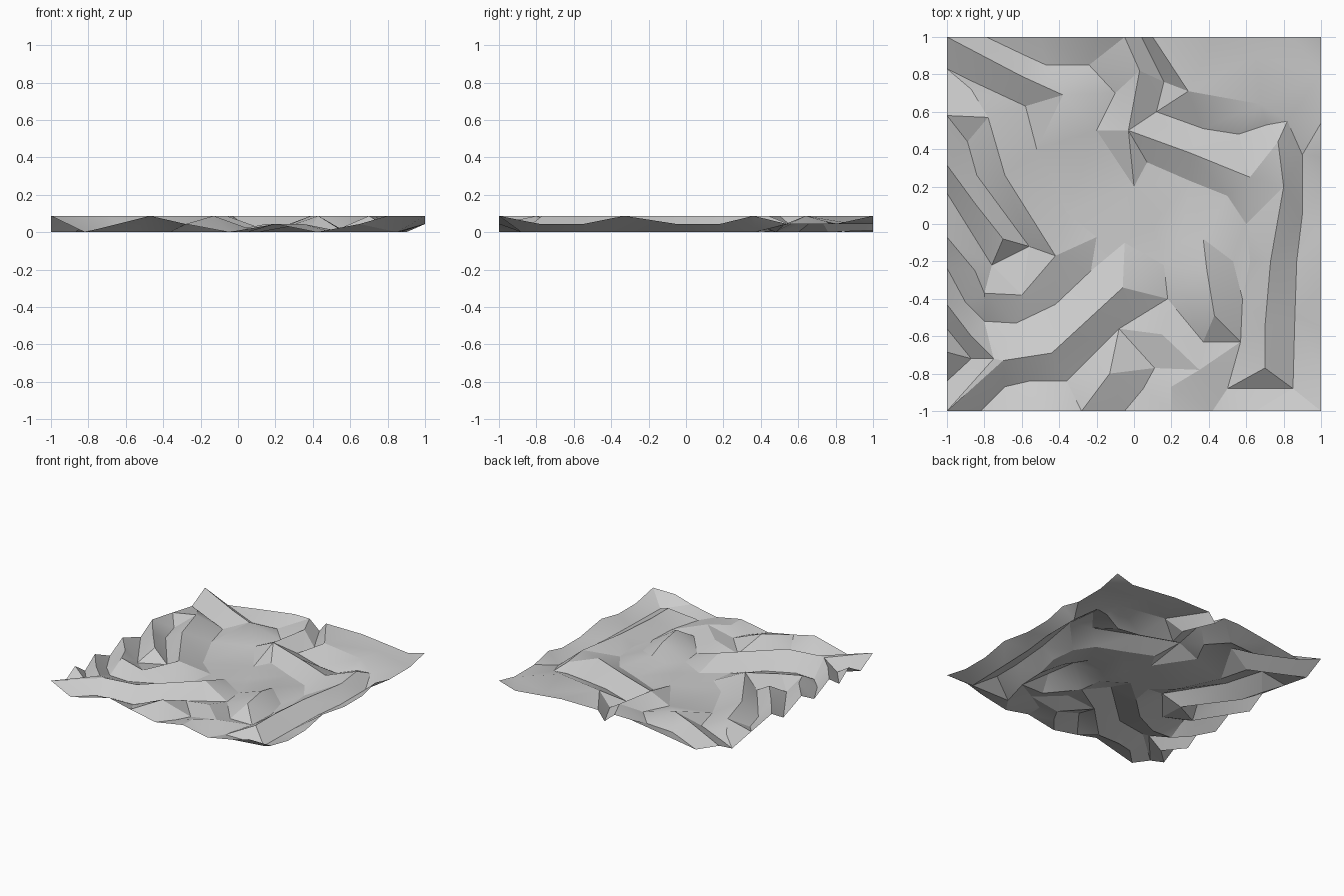
import bpy
import bmesh
import math
from mathutils import Vector
from mathutils.geometry import delaunay_2d_cdt

default_cube = bpy.data.objects.get("Cube")
if default_cube:
    bpy.data.objects.remove(default_cube, do_unlink=True)

# Height levels of the terrain sheet
HIGH = .087
MIDDLE = HIGH / 2
LOW = 0
FLOOR = .01

heights = {}
order = []
creases = []


def mark(x, y, height):
    """Register one height mark; the first height given at a place wins."""
    key = (round(x, 3), round(y, 3))
    if key not in heights:
        heights[key] = height
        order.append(key)
    return order.index(key)


def contour(height, points):
    """Keep a run of equal-height points as connected terrain edges."""
    indices = [mark(x, y, height) for x, y in points]
    creases.extend(zip(indices, indices[1:]))


def ridge(*points):
    contour(HIGH, points)


def valley(*points):
    contour(LOW, points)


def spots(height, *points):
    """Loose height marks that shape the ground between the contours."""
    for x, y in points:
        mark(x, y, height)


def border(place, height, *positions):
    """Set the height at several positions along one side of the sheet."""
    for position in positions:
        mark(*place(position), height)


def west(t):
    return (-1, t)


def east(t):
    return (1, t)


def south(t):
    return (t, -1)


def north(t):
    return (t, 1)


# Outer edge profile, with all corners raised
border(west, HIGH, -1, -.685, -.43, -.07, .315, 1)
border(west, MIDDLE, .58)
border(west, LOW, -.84, -.56, -.235, .165, .83)
border(east, HIGH, -1, -.33, .36, 1)
border(east, MIDDLE, -.78, -.55, -.05, .18, .54, .8)
border(south, HIGH, -.47, .8)
border(south, MIDDLE, -.28, .2, .65)
border(south, LOW, -.82, -.05, .42)
border(north, HIGH, -.19, -.05, .43)
border(north, MIDDLE, -.5, .85)
border(north, LOW, -.79)
border(north, FLOOR, .04)

# Half-height points where crests and gullies fade out
spots(MIDDLE, (-.87, .72), (.15, -.59), (.35, -.78), (.2, -.87), (.82, .55),
      (.71, .53), (.37, -.08), (.65, .9), (-.6, -.38))

# Open basin floor
spots(FLOOR, (0, .2), (-.2, .5), (-.1, .7), (.6, 0), (.1, 0), (-.24, .85),
      (-.05, -.1), (.62, -.2), (.07, .33), (.3, .23), (.5, .15), (.25, -.1))

# North-west spur
ridge((-1, 1), (-.6, .79), (-.38, .69))
valley((-1, .83), (-.88, .77), (-.58, .63), (-.52, .4), (-.36, .06))
valley((-.79, 1), (-.58, .9), (-.47, .85))

# West crests and the gullies between them
ridge((-.78, .57), (-.69, .26), (-.42, -.17))
valley((-.89, .44), (-.84, .26), (-.56, -.12), (-.76, -.22), (-1, .165))
ridge((-1, .315), (-.85, .11), (-.7, -.08))
ridge((-1, -.07), (-.85, -.25), (-.8, -.37))
valley((-1, -.235), (-.9, -.42), (-.8, -.52), (-.63, -.53), (-.42, -.43),
       (-.23, -.25), (-.2, -.07))
ridge((-1, -.43), (-.87, -.6), (-.75, -.72), (-.7, -.73))
valley((-1, -.56), (-.87, -.72), (-1, -.84))

# South-west ridge and the ravine below it
ridge((-1, -1), (-.7, -.73), (-.44, -.69), (-.06, -.34))
valley((-.82, -1), (-.69, -.87), (-.56, -.84), (-.36, -.84), (-.08, -.56), (.11, -.77))
spots(HIGH, (-.13, -.8))
valley((-.05, -1), (.05, -.88), (.11, -.77))

# South-east knoll with its moat
ridge((.39, -.25), (.43, -.49))
valley((.16, -.22), (.18, -.4), (.37, -.63), (.57, -.63), (.58, -.4), (.53, -.2))

# Long eastern bank and the trough outside it
ridge((.7, -.77), (.7, -.55), (.73, -.2), (.8, .2), (.77, .44))
valley((.5, -.88), (.85, -.88), (.86, -.5), (.87, -.2), (.9, .05), (.9, .37))

# North-east hooked ridges and the channel between them
ridge((-.05, 1), (.03, .82), (-.03, .5), (.3, .38), (.62, .25))
valley((.04, 1), (.16, .76), (.12, .6), (.37, .51), (.56, .48))
ridge((.1, 1), (.29, .71), (.68, .64))

# Triangulate the marks into one open sheet
flat = [Vector(key) for key in order]
result = delaunay_2d_cdt(flat, creases, [], 0, .0001)
bm = bmesh.new()
corners = []
for place, sources in zip(result[0], result[3]):
    z = heights[order[sources[0]]] if sources else MIDDLE
    corners.append(bm.verts.new((place.x, place.y, z)))
for triangle in result[2]:
    face = bm.faces.new([corners[i] for i in triangle])
    face.normal_update()
    if face.normal.z < 0:
        face.normal_flip()

mesh = bpy.data.meshes.new("terrain_sheet")
bm.to_mesh(mesh)
bm.free()
terrain = bpy.data.objects.new("terrain_sheet", mesh)
bpy.context.collection.objects.link(terrain)

# Plain grey ground
ground = bpy.data.materials.new("ground_grey")
ground.use_nodes = True
grey = (.6, .6, .6, 1)
ground.diffuse_color = grey
ground.node_tree.nodes["Principled BSDF"].inputs["Base Color"].default_value = grey
mesh.materials.append(ground)

# Soft slopes with crisp crests
bpy.ops.object.select_all(action="DESELECT")
terrain.select_set(True)
bpy.context.view_layer.objects.active = terrain
bpy.ops.object.shade_smooth_by_angle(angle=math.radians(22))
